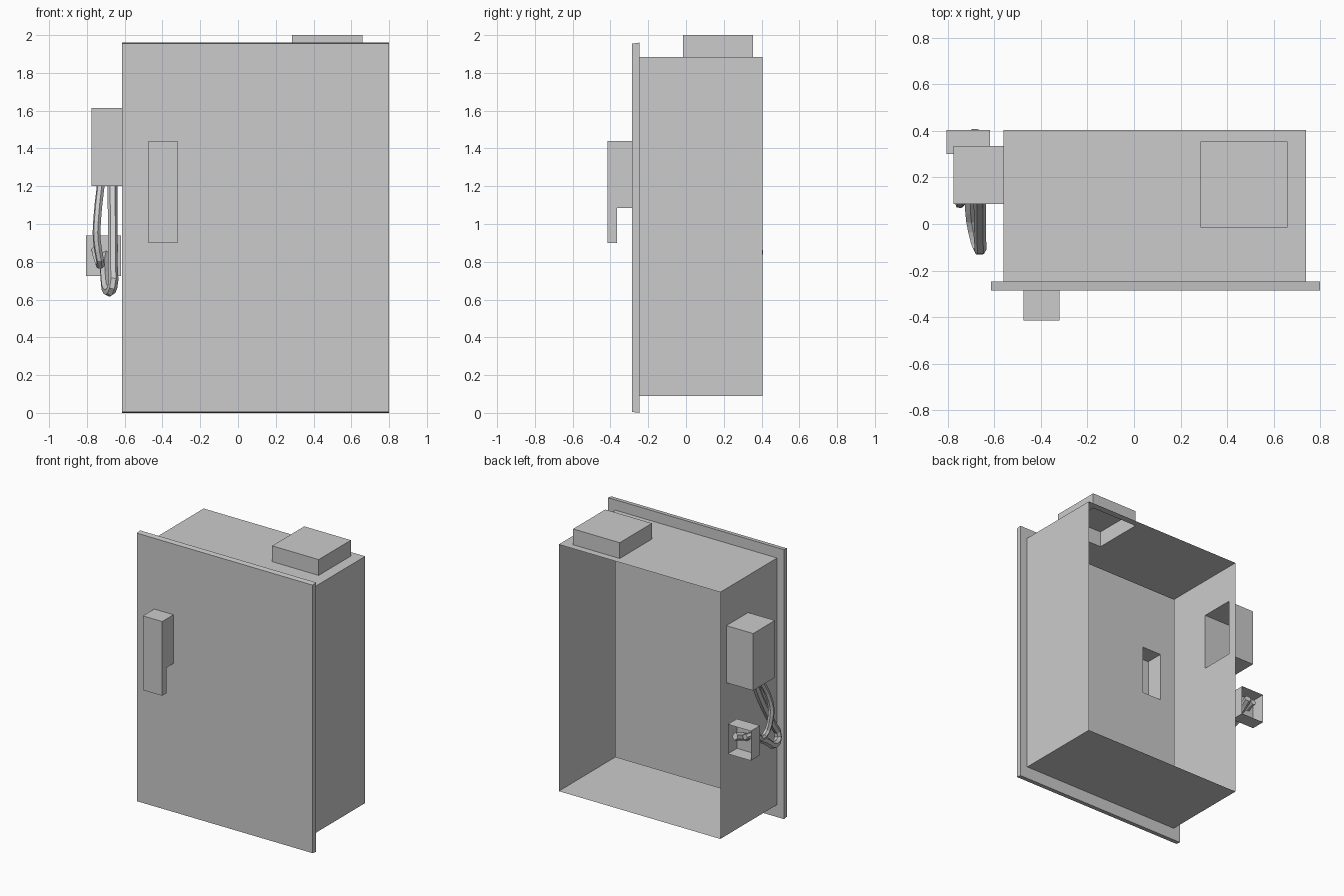
import bpy
import bmesh
from mathutils import Vector

if "Cube" in bpy.data.objects:
    bpy.data.objects.remove(bpy.data.objects["Cube"], do_unlink=True)

# one painted-metal grey for everything
GREY = (0.6, 0.6, 0.6, 1.0)
grey = bpy.data.materials.new("plain grey")
grey.use_nodes = True
grey.diffuse_color = GREY
grey.node_tree.nodes["Principled BSDF"].inputs["Base Color"].default_value = GREY


def finish(name, bm):
    mesh = bpy.data.meshes.new(name)
    bm.to_mesh(mesh)
    bm.free()
    mesh.materials.append(grey)
    obj = bpy.data.objects.new(name, mesh)
    bpy.context.collection.objects.link(obj)
    return obj


def shell(bm, lo, hi, open_sides=()):
    """Thin-walled box; open_sides lists outward directions left without a wall."""
    lo, hi = Vector(lo), Vector(hi)
    verts = bmesh.ops.create_cube(bm, size=1)["verts"]
    for v in verts:
        v.co = (lo + hi) / 2 + v.co * (hi - lo)
    faces = {f for v in verts for f in v.link_faces}
    bm.normal_update()
    gone = [f for f in faces if any(f.normal.dot(Vector(d)) > 0.9 for d in open_sides)]
    bmesh.ops.delete(bm, geom=gone, context="FACES")


def sheet(bm, axis, level, outer, hole, flip=False):
    """Flat sheet at a level on an axis, with a rectangular hole in it."""
    def corners(a0, b0, a1, b1):
        loop = []
        for pair in ((a0, b0), (a1, b0), (a1, b1), (a0, b1)):
            co = list(pair)
            co.insert(axis, level)
            loop.append(bm.verts.new(co))
        return loop
    out, inn = corners(*outer), corners(*hole)
    for i in range(4):
        j = (i + 1) % 4
        f = bm.faces.new((out[i], out[j], inn[j], inn[i]))
        if flip:
            f.normal_flip()


BACK, RIGHT, UP, DOWN = (0, 1, 0), (-1, 0, 0), (0, 0, 1), (0, 0, -1)
FRONT, LEFT = (0, -1, 0), (1, 0, 0)

# main dimensions
X0, X1 = -0.56, 0.74
Y0, Y1 = -0.247, 0.405
Z0, Z1 = 0.09, 1.885
DOOR_X0, DOOR_X1, DOOR_Y, DOOR_Z = -0.615, 0.8, -0.285, 1.96

# enclosure: open at the back, with openings in the top and right walls
bm = bmesh.new()
shell(bm, (X0, Y0, Z0), (X1, Y1, Z1), (BACK, FRONT, UP, RIGHT))
sheet(bm, 2, Z1, (X0, Y0, X1, Y1), (0.285, -0.015, 0.66, 0.355))
sheet(bm, 0, X0, (Y0, Z0, Y1, Z1), (0.085, 1.2, 0.335, 1.615), True)
finish("enclosure", bm)

# door: hollow front flange with an opening behind the handle
bm = bmesh.new()
shell(bm, (DOOR_X0, DOOR_Y, 0), (DOOR_X1, Y0, DOOR_Z), (FRONT, BACK))
sheet(bm, 1, DOOR_Y, (DOOR_X0, 0, DOOR_X1, DOOR_Z), (-0.475, 1.085, -0.32, 1.44))
sheet(bm, 1, Y0, (DOOR_X0, 0, DOOR_X1, DOOR_Z), (X0, Z0, X1, Z1), True)
for v in bm.verts:
    # slight draft on the top and bottom edges
    if v.co.y < DOOR_Y + 0.001 and (v.co.z < 0.01 or v.co.z > DOOR_Z - 0.01):
        v.co.z += 0.005 if v.co.z < 1 else -0.005
finish("door", bm)

# handle: stepped profile swept across its width, open into the door
bm = bmesh.new()
profile = [(DOOR_Y, 1.44), (-0.415, 1.44), (-0.415, 0.9),
           (-0.365, 0.9), (-0.365, 1.085), (DOOR_Y, 1.085)]
sides = [[bm.verts.new((x, y, z)) for y, z in profile] for x in (-0.475, -0.32)]
for a in range(len(profile) - 1):
    bm.faces.new((sides[0][a], sides[0][a + 1], sides[1][a + 1], sides[1][a]))
for side in sides:
    bm.faces.new(side)
bmesh.ops.recalc_face_normals(bm, faces=bm.faces)
finish("handle", bm)

# hollow boxes on the outside
for name, lo, hi, open_side in (
    ("top_box", (0.285, -0.015, Z1), (0.66, 0.355, 2.0), DOWN),
    ("side_box", (-0.775, 0.085, 1.2), (X0, 0.335, 1.615), LEFT),
    ("socket_box", (-0.805, 0.3, 0.725), (-0.62, Y1, 0.94), BACK),
):
    bm = bmesh.new()
    shell(bm, lo, hi, (open_side,))
    finish(name, bm)


# cables hanging from the side box into the socket box
def cable(name, radius, points):
    curve = bpy.data.curves.new(name, "CURVE")
    curve.dimensions = "3D"
    curve.bevel_depth = radius
    curve.bevel_resolution = 1
    curve.resolution_u = 3
    curve.use_fill_caps = True
    spline = curve.splines.new("BEZIER")
    spline.bezier_points.add(len(points) - 1)
    for p, co in zip(spline.bezier_points, points):
        p.co = co
        p.handle_left_type = p.handle_right_type = "AUTO"
    spline.use_smooth = False
    curve.materials.append(grey)
    bpy.context.collection.objects.link(bpy.data.objects.new(name, curve))


cable("long_cable", 0.026, [
    (-0.665, 0.19, 1.22), (-0.663, 0.08, 1.0), (-0.663, -0.05, 0.78),
    (-0.665, -0.11, 0.665), (-0.69, -0.03, 0.645), (-0.705, 0.1, 0.73),
    (-0.7, 0.3, 0.83), (-0.675, 0.4, 0.865)])
cable("short_cable", 0.021, [
    (-0.725, 0.19, 1.22), (-0.745, 0.1, 1.03), (-0.748, 0.09, 0.92),
    (-0.727, 0.14, 0.78), (-0.755, 0.29, 0.86), (-0.74, 0.38, 0.87)])
